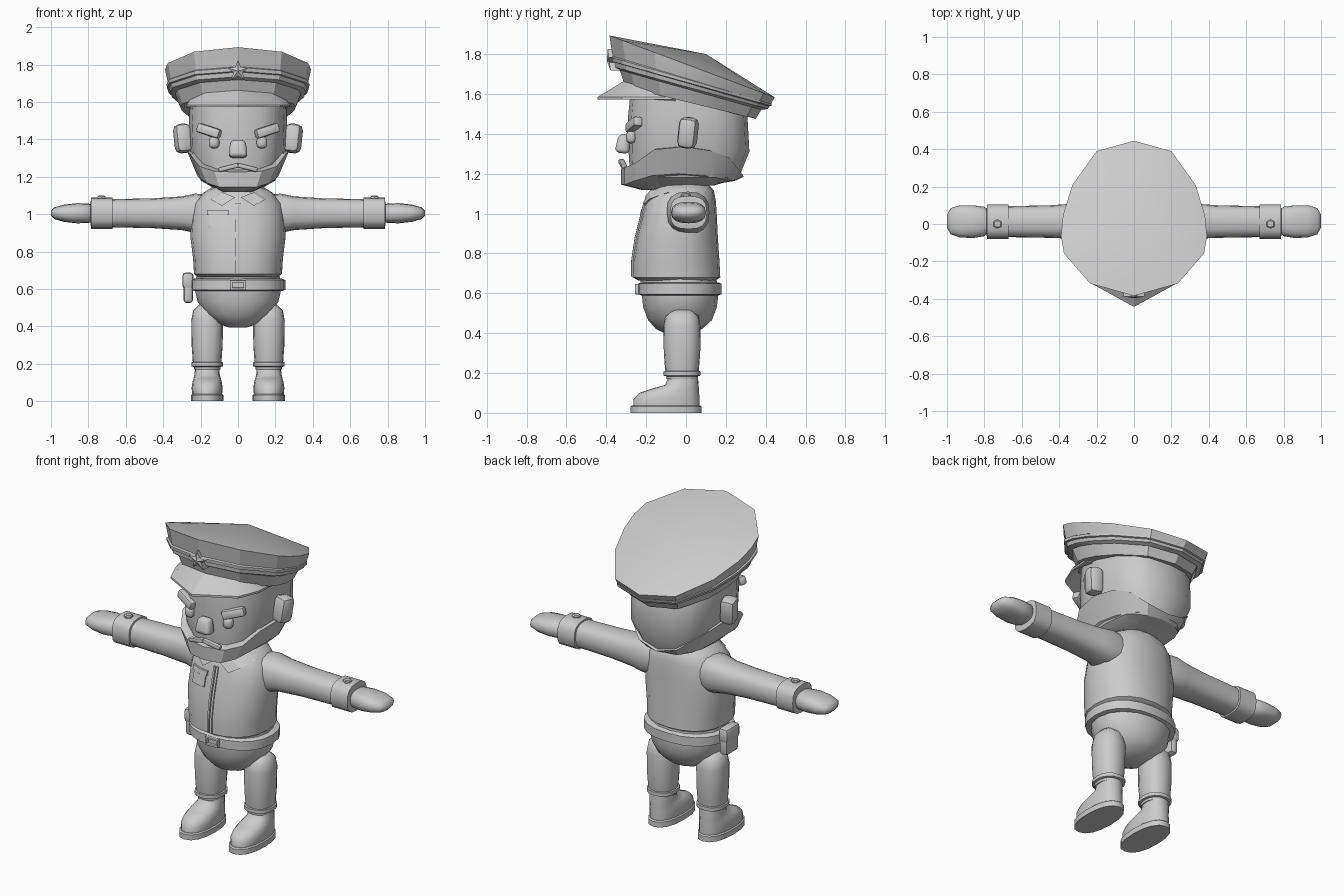
import bpy, bmesh, math
from mathutils import Vector, Matrix
from mathutils.bvhtree import BVHTree

grey = bpy.data.materials.new("plain grey")
grey.diffuse_color = (0.6, 0.6, 0.6, 1)


def finish(name, bm, angle=35):
    bmesh.ops.recalc_face_normals(bm, faces=bm.faces)
    me = bpy.data.meshes.new(name)
    bm.to_mesh(me)
    bm.free()
    ob = bpy.data.objects.new(name, me)
    bpy.context.collection.objects.link(ob)
    me.materials.append(grey)
    bpy.ops.object.select_all(action='DESELECT')
    ob.select_set(True)
    bpy.context.view_layer.objects.active = ob
    bpy.ops.object.shade_smooth_by_angle(angle=math.radians(angle))
    return ob


def ring(z, rx, y0, y1, cx=0, n=16, p=2.3):
    """Superellipse ring, first point at the front; z may be a half list front to back."""
    pts = []
    for i in range(n):
        a = 2 * math.pi * i / n
        s, c = math.sin(a), math.cos(a)
        x = math.copysign(abs(s) ** (2 / p), s) * rx
        y = (y0 + y1) / 2 - math.copysign(abs(c) ** (2 / p), c) * (y1 - y0) / 2
        pts.append((cx + x, y, z[min(i, n - i)] if isinstance(z, list) else z))
    return pts


def loft(name, rings, fix=None, apex=None, angle=35):
    bm = bmesh.new()
    vs = [[bm.verts.new(fix(q) if fix else q) for q in r] for r in rings]
    n = len(vs[0])
    for a, b in zip(vs, vs[1:]):
        for i in range(n):
            bm.faces.new((a[i], a[(i + 1) % n], b[(i + 1) % n], b[i]))
    bm.faces.new(vs[0])
    if apex:
        t = bm.verts.new(apex)
        for i in range(n):
            bm.faces.new((vs[-1][i], vs[-1][(i + 1) % n], t))
    else:
        bm.faces.new(vs[-1])
    return finish(name, bm, angle)


def box(name, loc, size, bevel=0.01, rot=(0, 0, 0), seg=2, taper=1):
    bm = bmesh.new()
    bmesh.ops.create_cube(bm, size=1)
    for v in bm.verts:
        if v.co.z > 0:
            v.co.x *= taper
            v.co.y *= taper
        v.co = Vector(a * b for a, b in zip(v.co, size))
    bmesh.ops.bevel(bm, geom=bm.edges[:], offset=bevel, segments=seg, affect='EDGES', profile=0.5)
    m = Matrix.Translation(loc)
    for ang, ax in zip(rot, "XYZ"):
        m = m @ Matrix.Rotation(math.radians(ang), 4, ax)
    bm.transform(m)
    return finish(name, bm)


def patch(name, pairs, target, lift=0.008):
    """Thin strip of cloth laid on the front of the target, from pairs of (x, z)."""
    tree = BVHTree.FromPolygons([v.co for v in target.data.vertices],
                                [p.vertices[:] for p in target.data.polygons])
    bm = bmesh.new()
    rows = []
    for pair in pairs:
        row = []
        for x, z in pair:
            hit = tree.ray_cast(Vector((x, -2, z)), Vector((0, 1, 0)))[0]
            y = hit.y if hit else -0.15
            row.append([bm.verts.new((x, y - lift, z)), bm.verts.new((x, y + 0.02, z))])
        rows.append(row)
    for (a, b), (c, d) in zip(rows, rows[1:]):
        bm.faces.new((a[0], b[0], d[0], c[0]))
        bm.faces.new((a[1], c[1], d[1], b[1]))
        bm.faces.new((a[0], c[0], c[1], a[1]))
        bm.faces.new((b[0], b[1], d[1], d[0]))
    for a, b in (rows[0], rows[-1]):
        bm.faces.new((a[0], a[1], b[1], b[0]))
    return finish(name, bm, 20)


# jacket, trousers seat, belt
jacket = loft("jacket", [ring(*r, n=20) for r in (
    (0.665, 0.215, -0.24, 0.15), (0.68, 0.235, -0.268, 0.172), (0.76, 0.24, -0.268, 0.168),
    (0.88, 0.255, -0.25, 0.16), (0.98, 0.25, -0.225, 0.155), (1.06, 0.235, -0.205, 0.15),
    (1.115, 0.185, -0.18, 0.14), (1.15, 0.13, -0.12, 0.11))], angle=45)
loft("trouser_seat", [ring(*r, p=2.1) for r in (
    (0.395, 0.05, -0.10, 0.0), (0.42, 0.12, -0.15, 0.08), (0.465, 0.175, -0.19, 0.13),
    (0.53, 0.215, -0.215, 0.155), (0.60, 0.232, -0.222, 0.163), (0.69, 0.22, -0.23, 0.15))], angle=50)
loft("belt", [ring(*r, n=20) for r in (
    (0.59, 0.235, -0.225, 0.165), (0.595, 0.253, -0.242, 0.178),
    (0.648, 0.253, -0.242, 0.178), (0.655, 0.235, -0.225, 0.165))])
for name, z, w, h in (("buckle_top", 0.641, 0.085, 0.012), ("buckle_bottom", 0.601, 0.085, 0.012)):
    box(name, (0, -0.245, z), (w, 0.022, h), 0.003)
for s in (-1, 1):
    box("buckle_side", (s * 0.036, -0.245, 0.621), (0.013, 0.022, 0.045), 0.003)
box("belt_pouch", (-0.266, -0.03, 0.59), (0.052, 0.12, 0.13), 0.018)
box("pouch_flap", (-0.268, -0.03, 0.645), (0.06, 0.13, 0.085), 0.018)

# jacket front details
for s in (-1, 1):
    patch("placket", [((s * 0.003, z), (s * 0.015, z)) for z in (0.685, 0.76, 0.88, 0.98, 1.06)], jacket)
    patch("collar", [((s * 0.015, 1.09), (s * 0.085, 1.045)), ((s * 0.08, 1.115), (s * 0.14, 1.075)),
                     ((s * 0.13, 1.14), (s * 0.185, 1.105))], jacket, 0.012)
patch("pocket", [((x, 0.93), (x, 1.005)) for x in (-0.155, -0.105, -0.06)], jacket)
patch("pocket_flap", [((x, 0.995), (x, 1.022)) for x in (-0.165, -0.105, -0.05)], jacket, 0.014)

# arms and legs
for s, side in ((1, "left_"), (-1, "right_")):
    def along_x(q):
        return (s * q[2], q[1], 1.005 + q[0])
    loft(side + "sleeve", [ring(*r, p=2.6) for r in (
        (0.16, 0.10, -0.09, 0.11), (0.23, 0.105, -0.098, 0.118), (0.30, 0.09, -0.08, 0.11),
        (0.45, 0.08, -0.074, 0.10), (0.68, 0.075, -0.07, 0.095))], along_x)
    loft(side + "cuff", [ring(*r, p=2.8) for r in (
        (0.67, 0.075, -0.07, 0.095), (0.672, 0.083, -0.08, 0.105),
        (0.785, 0.083, -0.08, 0.105), (0.788, 0.06, -0.06, 0.08))], along_x)
    loft(side + "hand", [ring(*r, p=2.5) for r in (
        (0.78, 0.045, -0.05, 0.075), (0.80, 0.052, -0.065, 0.092), (0.86, 0.054, -0.075, 0.10),
        (0.93, 0.046, -0.072, 0.10), (0.98, 0.032, -0.055, 0.085), (1.0, 0.012, -0.02, 0.05))],
        along_x, angle=60)
    loft(side + "cuff_button", [ring(z, r, -r, r, s * 0.73, 6, 2) for z, r in (
        (1.08, 0.025), (1.094, 0.025), (1.1, 0.018))])
    x = s * 0.165
    loft(side + "leg", [ring(z, r, -0.02 - r * 1.1, -0.02 + r * 1.1, x) for z, r in (
        (0.17, 0.07), (0.215, 0.077), (0.30, 0.083), (0.43, 0.085), (0.485, 0.075), (0.515, 0.045))], angle=50)
    loft(side + "trouser_hem", [ring(z, r, -0.02 - r * 1.1, -0.02 + r * 1.1, x) for z, r in (
        (0.183, 0.07), (0.187, 0.084), (0.208, 0.084), (0.212, 0.07))])
    loft(side + "shoe", [ring(z, rx, a, b, x) for z, rx, a, b in (
        (0.035, 0.08, -0.265, 0.068), (0.07, 0.083, -0.262, 0.068), (0.10, 0.079, -0.235, 0.066),
        (0.122, 0.073, -0.17, 0.065), (0.14, 0.068, -0.105, 0.063), (0.185, 0.064, -0.085, 0.06))], angle=60)
    loft(side + "sole", [ring(z, rx, a, b, x) for z, rx, a, b in (
        (0, 0.087, -0.278, 0.077), (0.032, 0.087, -0.278, 0.077), (0.038, 0.08, -0.27, 0.07))])

# head and beard
loft("head", [ring(*r, p=2.6) for r in (
    (1.14, 0.13, -0.2, 0.14), (1.18, 0.20, -0.28, 0.265), (1.31, 0.255, -0.288, 0.318),
    (1.49, 0.262, -0.29, 0.308), (1.64, 0.255, -0.275, 0.25))], angle=30)
loft("beard", [ring(*r, p=2.5) for r in (
    (1.118, 0.08, -0.22, -0.02),
    ([1.145, 1.145, 1.165, 1.19, 1.20, 1.19, 1.175, 1.165, 1.165], 0.215, -0.325, 0.25),
    ([1.225, 1.23, 1.255, 1.32, 1.335, 1.315, 1.28, 1.215, 1.185], 0.272, -0.327, 0.29),
    ([1.24, 1.245, 1.27, 1.33, 1.34, 1.32, 1.285, 1.22, 1.19], 0.24, -0.27, 0.26))], angle=25)
box("nose", (0, -0.315, 1.35), (0.105, 0.075, 0.095), 0.024, (-8, 0, 0), 3, 0.75)
for s, side in ((1, "left_"), (-1, "right_")):
    box(side + "ear", (s * 0.295, 0.01, 1.405), (0.09, 0.095, 0.155), 0.03, (-6, s * 6, s * -12), 2)
    box(side + "eye", (s * 0.128, -0.275, 1.383), (0.056, 0.05, 0.062), 0.022, (0, 0, s * 10), 3)
    box(side + "eyebrow", (s * 0.155, -0.262, 1.445), (0.135, 0.05, 0.052), 0.014, (0, s * -18, s * 20), 2)
    box(side + "moustache", (s * 0.05, -0.318, 1.25), (0.11, 0.03, 0.026), 0.009, (0, s * 14, s * 8), 2)

# peaked cap: one outline scaled through tilted rings
half = [(0, -0.375), (0.235, -0.31), (0.375, -0.15), (0.39, -0.06), (0.38, 0.05), (0.33, 0.21), (0.2, 0.39), (0, 0.445)]
outline = half + [(-x, y) for x, y in half[-2:0:-1]]


def cap_ring(sx, y0, z0, y1, z1):
    pts = []
    for x, y in outline:
        t = (y + 0.375) / 0.82
        pts.append((x * sx, y0 + (y1 - y0) * t, z0 + (z1 - z0) * t))
    return pts


loft("cap_crown", [cap_ring(*r) for r in (
    (0.88, -0.335, 1.72, 0.38, 1.52), (0.93, -0.362, 1.735, 0.41, 1.525),
    (0.95, -0.365, 1.765, 0.42, 1.54), (1, -0.384, 1.893, 0.445, 1.583))], apex=(0, 0.1, 1.8), angle=25)
loft("cap_piping", [cap_ring(*r) for r in (
    (0.93, -0.35, 1.755, 0.41, 1.535), (0.975, -0.378, 1.765, 0.428, 1.54),
    (0.98, -0.38, 1.785, 0.43, 1.55), (0.94, -0.355, 1.795, 0.41, 1.555))], angle=25)
loft("cap_band", [cap_ring(*r) for r in (
    (0.79, -0.305, 1.635, 0.35, 1.475), (0.87, -0.335, 1.73, 0.38, 1.525))], angle=25)

# visor
edge = [(0.285, -0.07, 0.25, -0.05, 1.595), (0.275, -0.2, 0.25, -0.16, 1.625),
        (0.225, -0.32, 0.18, -0.26, 1.65), (0, -0.443, 0, -0.31, 1.665)]
edge += [(-a, b, -c, d, e) for a, b, c, d, e in edge[2::-1]]
bm = bmesh.new()
rows = [[bm.verts.new(q) for q in ((a, b, 1.585), (c, d, e), (c, d, e - 0.03), (a, b, 1.573))]
        for a, b, c, d, e in edge]
for r, q in zip(rows, rows[1:]):
    for i in range(4):
        bm.faces.new((r[i], r[(i + 1) % 4], q[(i + 1) % 4], q[i]))
bm.faces.new(rows[0])
bm.faces.new(rows[-1])
finish("visor", bm, 30)

# star badge
bm = bmesh.new()
pts = [Vector((math.sin(i * math.pi / 5), 0, math.cos(i * math.pi / 5))) * (0.026 if i % 2 else 0.06)
       for i in range(10)]
front = [bm.verts.new(p + Vector((0, -0.385 - p.z * 0.13, 1.765))) for p in pts]
back = [bm.verts.new(v.co + Vector((0, 0.05, 0))) for v in front]
mid = bm.verts.new((0, -0.397, 1.765))
for i in range(10):
    j = (i + 1) % 10
    bm.faces.new((front[i], front[j], mid))
    bm.faces.new((front[i], back[i], back[j], front[j]))
bm.faces.new(back)
finish("star_badge", bm, 15)
